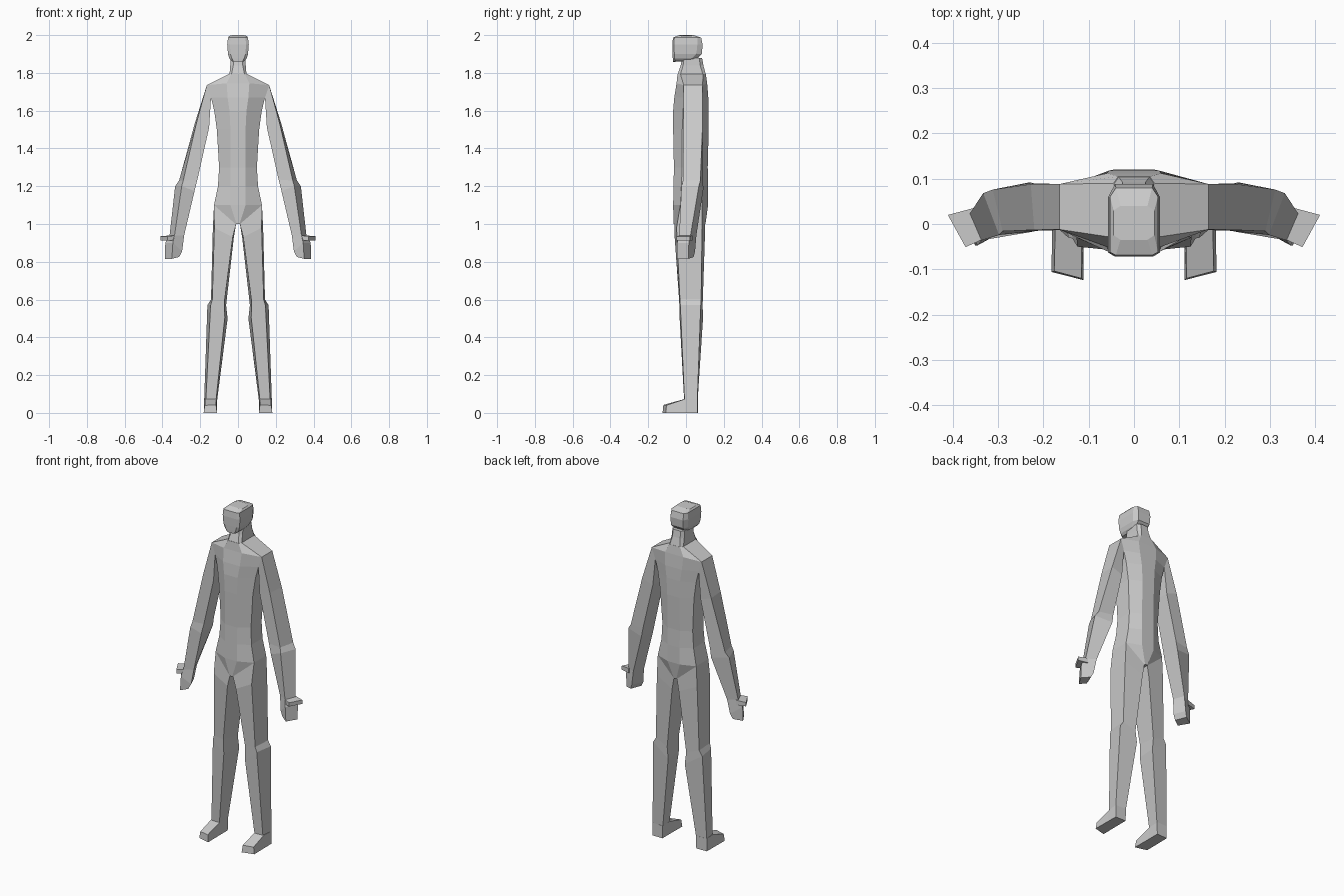
import bpy, bmesh

skin = bpy.data.materials.new("plain grey")
skin.diffuse_color = (0.6, 0.6, 0.6, 1)


def loft(name, rings, mirror=False):
    """Bridge a stack of equal-sized rings and cap both ends."""
    bm = bmesh.new()
    loops = [[bm.verts.new(p) for p in ring] for ring in rings]
    n = len(loops[0])
    for a, b in zip(loops, loops[1:]):
        for i in range(n):
            j = (i + 1) % n
            bm.faces.new((a[i], a[j], b[j], b[i]))
    bm.faces.new(loops[0])
    bm.faces.new(loops[-1])
    bmesh.ops.recalc_face_normals(bm, faces=bm.faces)
    me = bpy.data.meshes.new(name)
    bm.to_mesh(me)
    bm.free()
    ob = bpy.data.objects.new(name, me)
    bpy.context.collection.objects.link(ob)
    me.materials.append(skin)
    if mirror:
        ob.modifiers.new("mirror", 'MIRROR').use_mirror_merge = False
    return ob


def body_ring(z, a, w, front, side_front, side_back, back, drop=0):
    """Symmetric eight-cornered ring: centre panel half width a, full half width w."""
    half = [(a, front, z), (w, side_front, z - drop), (w, side_back, z - drop), (a, back, z)]
    return half + [(-x, y, zz) for x, y, zz in reversed(half)]


# Torso, from the neck base over the shoulders to the crotch
loft("torso", [body_ring(*r) for r in [
    (1.795, 0.035, 0.045, -0.045, -0.03, 0.09, 0.105),
    (1.745, 0.060, 0.165, -0.050, -0.012, 0.088, 0.112, 0.01),
    (1.670, 0.055, 0.143, -0.062, -0.012, 0.085, 0.118),
    (1.600, 0.045, 0.126, -0.068, -0.015, 0.085, 0.12),
    (1.500, 0.040, 0.112, -0.068, -0.020, 0.085, 0.12),
    (1.300, 0.040, 0.100, -0.064, -0.020, 0.080, 0.115),
    (1.200, 0.040, 0.106, -0.066, -0.025, 0.080, 0.117),
    (1.100, 0.040, 0.127, -0.068, -0.030, 0.085, 0.117),
    (1.000, 0.008, 0.015, -0.066, -0.060, 0.095, 0.103),
]])

# Neck
loft("neck", [body_ring(*r) for r in [
    (1.88, 0.025, 0.040, -0.020, -0.010, 0.070, 0.085),
    (1.84, 0.025, 0.041, -0.028, -0.015, 0.075, 0.092),
    (1.79, 0.035, 0.045, -0.045, -0.030, 0.090, 0.105),
]])

# Head: squared cap, flat face, tapered jaw
loft("head", [body_ring(*r) for r in [
    (2.000, 0.030, 0.045, -0.035, -0.025, 0.030, 0.040, 0.004),
    (1.987, 0.040, 0.053, -0.069, -0.062, 0.060, 0.080),
    (1.950, 0.042, 0.057, -0.072, -0.063, 0.060, 0.088),
    (1.900, 0.040, 0.053, -0.071, -0.062, 0.055, 0.084),
    (1.875, 0.032, 0.045, -0.070, -0.060, 0.030, 0.060),
    (1.858, 0.022, 0.033, -0.069, -0.058, -0.015, -0.010, -0.004),
]])

# Arm rings run: inner front, outer front, outer back, inner back
loft("arm", [
    [(0.143, -0.012, 1.670), (0.165, -0.012, 1.735), (0.165, 0.088, 1.735), (0.143, 0.085, 1.670)],
    [(0.153, -0.013, 1.510), (0.220, -0.013, 1.535), (0.228, 0.088, 1.535), (0.158, 0.088, 1.510)],
    [(0.215, -0.015, 1.235), (0.290, -0.016, 1.230), (0.312, 0.076, 1.230), (0.222, 0.090, 1.235)],
    [(0.230, -0.018, 1.175), (0.298, -0.024, 1.200), (0.333, 0.068, 1.200), (0.230, 0.092, 1.185)],
    [(0.285, -0.010, 0.940), (0.336, -0.036, 0.940), (0.362, 0.024, 0.940), (0.310, 0.055, 0.940)],
    [(0.296, -0.020, 0.855), (0.345, -0.047, 0.900), (0.385, 0.015, 0.900), (0.325, 0.048, 0.855)],
    [(0.312, -0.025, 0.825), (0.350, -0.048, 0.816), (0.386, 0.012, 0.816), (0.338, 0.040, 0.825)],
], mirror=True)

# Thumb: a flat stub pointing outward and forward
loft("thumb", [[(0.325, -0.030, z), (0.372, -0.051, z - d), (0.411, 0.020, z - d), (0.355, 0.035, z)]
               for z, d in ((0.940, 0.005), (0.912, 0.0))], mirror=True)

# Leg from the slanted hip seam to the ankle
loft("leg", [
    [(0.010, -0.062, 1.000), (0.127, -0.030, 1.100), (0.127, 0.085, 1.100), (0.010, 0.100, 1.000)],
    [(0.028, -0.060, 0.930), (0.125, -0.050, 0.980), (0.133, 0.085, 0.980), (0.022, 0.100, 0.930)],
    [(0.072, -0.036, 0.590), (0.136, -0.032, 0.600), (0.143, 0.080, 0.600), (0.063, 0.088, 0.570)],
    [(0.070, -0.034, 0.505), (0.145, -0.030, 0.570), (0.162, 0.078, 0.570), (0.055, 0.090, 0.500)],
    [(0.116, -0.010, 0.070), (0.170, -0.008, 0.070), (0.179, 0.060, 0.070), (0.110, 0.062, 0.070)],
], mirror=True)

# Foot: wedge with a low blunt toe
loft("foot", [
    [(0.112, 0.063, 0.000), (0.180, 0.061, 0.000), (0.180, 0.061, 0.075), (0.110, 0.063, 0.075)],
    [(0.112, -0.010, 0.000), (0.181, -0.006, 0.000), (0.174, -0.006, 0.073), (0.115, -0.010, 0.073)],
    [(0.111, -0.124, 0.000), (0.182, -0.106, 0.000), (0.176, -0.104, 0.040), (0.116, -0.120, 0.042)],
], mirror=True)
